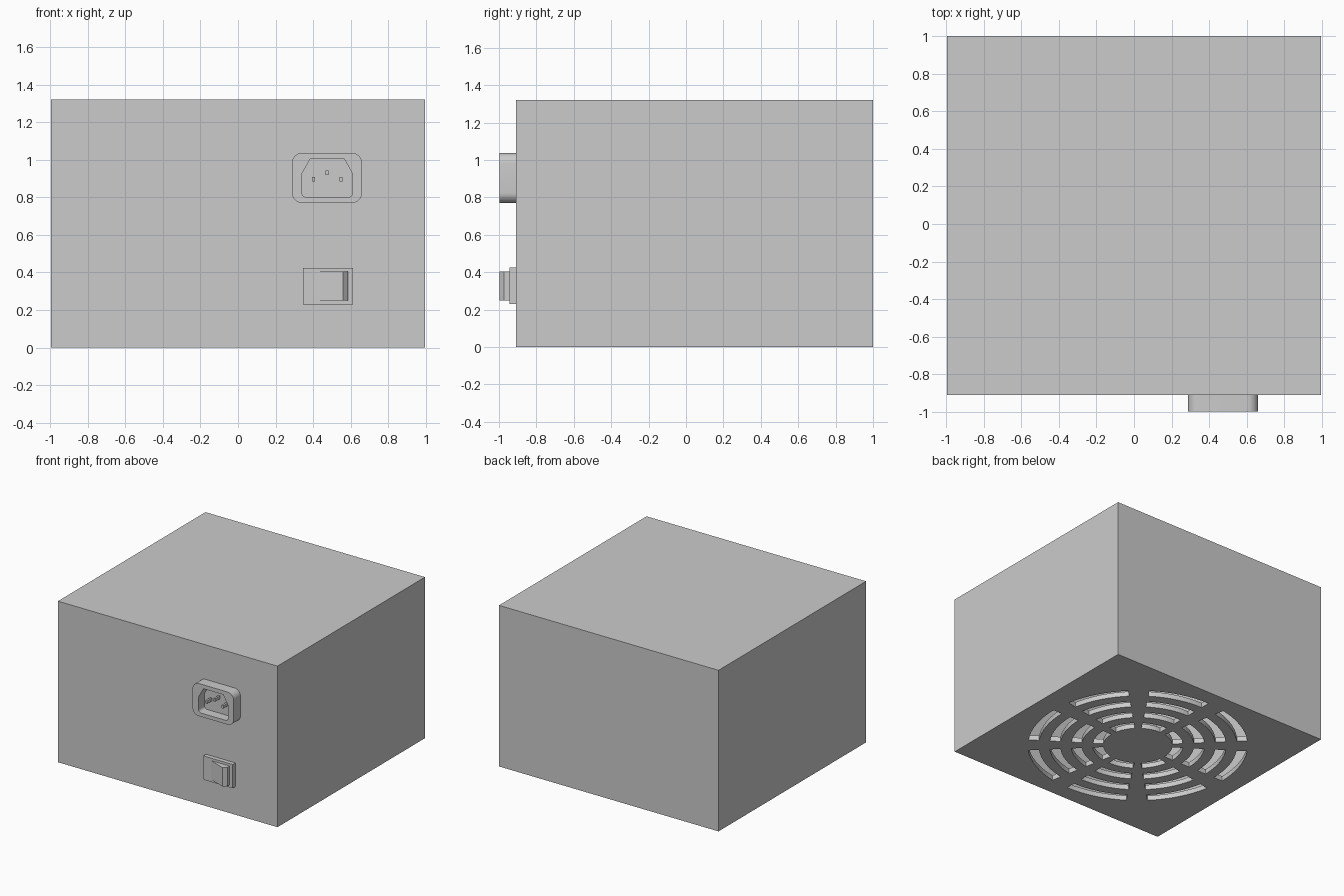
import bpy, bmesh, math
from mathutils import Matrix

if "Cube" in bpy.data.objects:
    bpy.data.objects.remove(bpy.data.objects["Cube"])

FRONT = -0.91      # y of the case front panel


def finish(name, bm):
    bmesh.ops.recalc_face_normals(bm, faces=bm.faces)
    me = bpy.data.meshes.new(name)
    bm.to_mesh(me)
    bm.free()
    ob = bpy.data.objects.new(name, me)
    bpy.context.collection.objects.link(ob)
    return ob


def add_prism(bm, pts, lo, hi, flat=False):
    """Extrude an outline: (x, z) along y, or (x, y) along z when flat."""
    at = (lambda p, d: (p[0], p[1], d)) if flat else (lambda p, d: (p[0], d, p[1]))
    a = [bm.verts.new(at(p, lo)) for p in pts]
    b = [bm.verts.new(at(p, hi)) for p in pts]
    n = len(pts)
    bm.faces.new(a)
    bm.faces.new(b[::-1])
    for i in range(n):
        bm.faces.new((a[i], b[i], b[(i + 1) % n], a[(i + 1) % n]))


def add_box(bm, x0, x1, y0, y1, z0, z1):
    add_prism(bm, [(x0, z0), (x1, z0), (x1, z1), (x0, z1)], y0, y1)


def arc(cx, cz, r, a0, a1, n):
    return [(cx + r * math.cos(math.radians(a0 + (a1 - a0) * i / n)),
             cz + r * math.sin(math.radians(a0 + (a1 - a0) * i / n))) for i in range(n + 1)]


def activate(ob):
    bpy.ops.object.select_all(action='DESELECT')
    ob.select_set(True)
    bpy.context.view_layer.objects.active = ob


def cut(ob, cutter):
    activate(ob)
    m = ob.modifiers.new("cut", 'BOOLEAN')
    m.object, m.operation, m.solver = cutter, 'DIFFERENCE', 'EXACT'
    bpy.ops.object.modifier_apply(modifier=m.name)
    bpy.data.objects.remove(cutter)


# Hollow case
bm = bmesh.new()
add_box(bm, -0.995, 0.995, FRONT, 1.0, 0, 1.32)
case = finish("case", bm)
activate(case)
m = case.modifiers.new("wall", 'SOLIDIFY')
m.thickness, m.offset, m.use_even_offset = 0.04, -1, True
bpy.ops.object.modifier_apply(modifier=m.name)

# Fan grille: four rings of eight curved slots through the floor
bm = bmesh.new()
for ring in range(4):
    r0 = 0.26 + ring * 0.162
    for k in range(8):
        a0, a1 = k * 45 + 11, k * 45 + 45
        add_prism(bm, arc(0, 0.045, r0 + 0.08, a0, a1, 8) + arc(0, 0.045, r0, a1, a0, 8),
                  -0.1, 0.1, flat=True)
cut(case, finish("grille_cutter", bm))

# Power inlet shell with rounded corners
x0, x1, z0, z1, r = 0.287, 0.66, 0.77, 1.037, 0.055
bm = bmesh.new()
add_prism(bm, arc(x1 - r, z1 - r, r, 0, 90, 8) + arc(x0 + r, z1 - r, r, 90, 180, 8)
          + arc(x0 + r, z0 + r, r, 180, 270, 8) + arc(x1 - r, z0 + r, r, 270, 360, 8),
          -0.998, FRONT)
inlet = finish("power_inlet", bm)

# Recess with chamfered upper corners
bm = bmesh.new()
add_prism(bm, [(0.61, 0.925), (0.565, 1.005), (0.385, 1.005), (0.34, 0.925)]
          + arc(0.365, 0.825, 0.025, 180, 270, 5) + arc(0.585, 0.825, 0.025, 270, 360, 5),
          -1.1, -0.92)
cut(inlet, finish("inlet_cutter", bm))
activate(inlet)
bpy.ops.object.shade_smooth_by_angle(angle=math.radians(30))

# Three contact pins
bm = bmesh.new()
for x, z in ((0.402, 0.895), (0.475, 0.932), (0.548, 0.895)):
    add_box(bm, x - 0.008, x + 0.008, -0.985, -0.918, z - 0.012, z + 0.012)
finish("inlet_pins", bm)

# Power switch frame
bm = bmesh.new()
add_box(bm, 0.347, 0.613, -0.945, FRONT, 0.23, 0.425)
finish("switch_frame", bm)

# Tilted rocker
bm = bmesh.new()
add_prism(bm, [(0.41, -0.943), (0.558, -0.998), (0.585, -0.972), (0.585, -0.94), (0.41, -0.94)],
          0.25, 0.405, flat=True)
finish("switch_rocker", bm)
